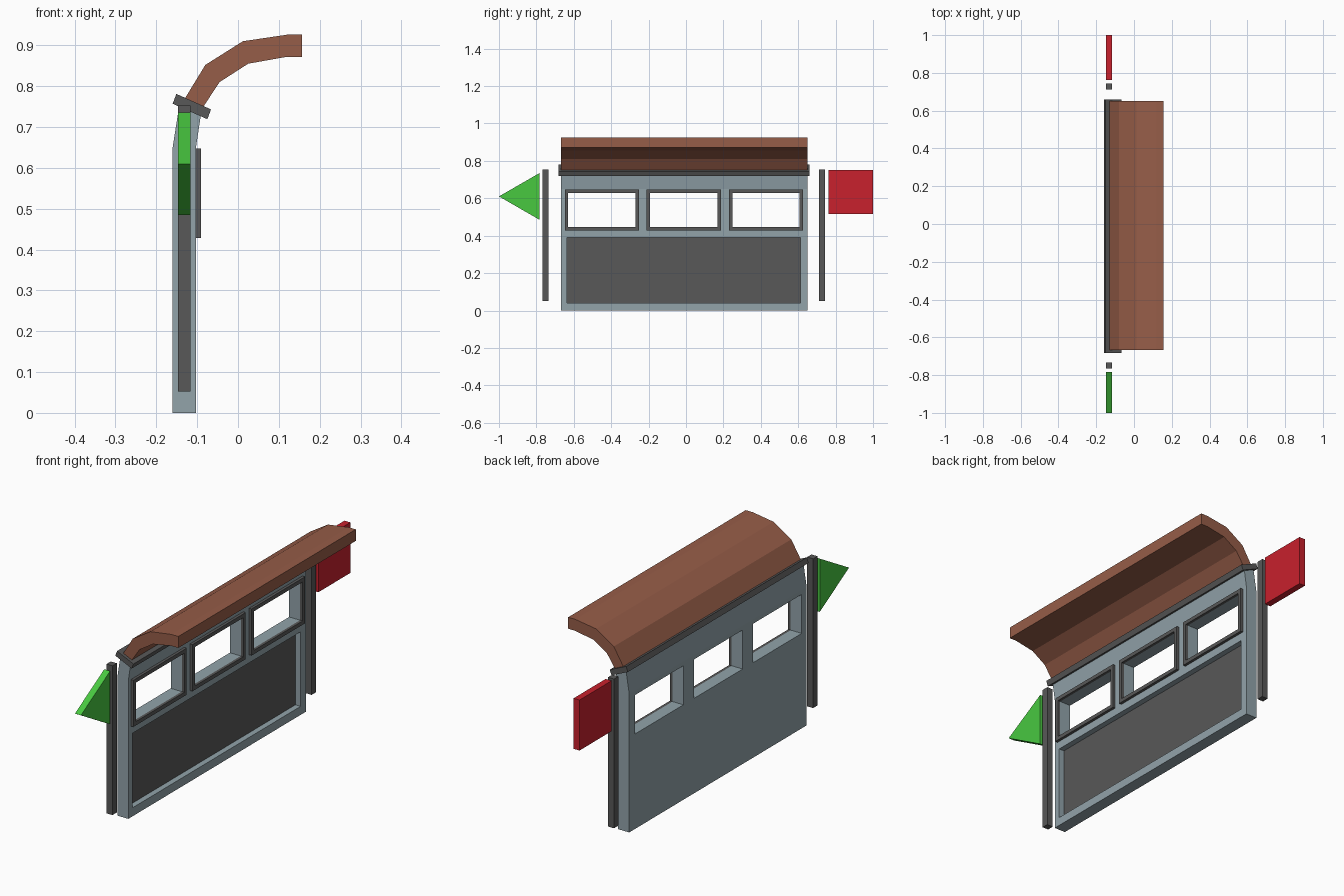
import bpy
import bmesh

if "Cube" in bpy.data.objects:
    bpy.data.objects.remove(bpy.data.objects["Cube"], do_unlink=True)


def material(name, rgb):
    mat = bpy.data.materials.new(name)
    mat.use_nodes = True
    mat.diffuse_color = (*rgb, 1)
    mat.node_tree.nodes["Principled BSDF"].inputs["Base Color"].default_value = (*rgb, 1)
    return mat


wall_grey = material("blue_grey", (0.287, 0.366, 0.402))
dark_grey = material("dark_grey", (0.098, 0.098, 0.098))
brown = material("roof_brown", (0.305, 0.109, 0.065))
red = material("red", (0.578, 0.015, 0.026))
green = material("green", (0.065, 0.578, 0.051))


def extrude(name, points, offset, mat):
    """Closed prism: a 3D outline swept along an offset."""
    bm = bmesh.new()
    face = bm.faces.new([bm.verts.new(p) for p in points])
    result = bmesh.ops.extrude_face_region(bm, geom=[face], use_keep_orig=True)
    top = [g for g in result["geom"] if isinstance(g, bmesh.types.BMVert)]
    bmesh.ops.translate(bm, verts=top, vec=offset)
    bmesh.ops.recalc_face_normals(bm, faces=bm.faces)
    mesh = bpy.data.meshes.new(name)
    bm.to_mesh(mesh)
    bm.free()
    obj = bpy.data.objects.new(name, mesh)
    mesh.materials.append(mat)
    bpy.context.collection.objects.link(obj)
    return obj


def along_y(name, profile, y0, y1, mat):
    return extrude(name, [(x, y0, z) for x, z in profile], (0, y1 - y0, 0), mat)


def box(name, x0, x1, y0, y1, z0, z1, mat):
    return along_y(name, [(x0, z0), (x1, z0), (x1, z1), (x0, z1)], y0, y1, mat)


def cut(target, cutter):
    mod = target.modifiers.new("cut", "BOOLEAN")
    mod.operation = "DIFFERENCE"
    mod.solver = "EXACT"
    mod.object = cutter
    bpy.context.view_layer.objects.active = target
    bpy.ops.object.modifier_apply(modifier=mod.name)
    bpy.data.objects.remove(cutter, do_unlink=True)


Y0, Y1 = -0.667, 0.65
BACK, FACE = -0.16, -0.103

# Wall, leaning inward at the top
wall = along_y("wall", [(BACK, 0), (FACE, 0), (FACE, 0.65), (-0.09, 0.735),
                        (-0.142, 0.765), (BACK, 0.65)], Y0, Y1, wall_grey)

# Lower recess with its dark panel
cut(wall, box("recess_cutter", -0.133, 0, -0.637, 0.612, 0.04, 0.39, wall_grey))
box("lower_panel", -0.135, -0.130, -0.637, 0.612, 0.04, 0.39, dark_grey)

# Three windows with raised frames
RIM = 0.018
for i, y in enumerate((-0.45, -0.012, 0.428)):
    a, b, lo, hi = y - 0.198, y + 0.198, 0.428, 0.647
    hole = (a + RIM, b - RIM, lo + RIM, hi - RIM)
    cut(wall, box("window_cutter", -0.3, 0.1, *hole, wall_grey))
    frame = box(f"window_frame_{i + 1}", FACE, -0.09, a, b, lo, hi, dark_grey)
    cut(frame, box("frame_cutter", -0.3, 0.1, *hole, dark_grey))

# Curved canopy
outer = [(-0.133, 0.765), (-0.08, 0.852), (0.012, 0.91), (0.12, 0.926), (0.157, 0.926)]
inner = [(0.157, 0.872), (0.12, 0.872), (0.025, 0.855), (-0.045, 0.81), (-0.09, 0.742)]
along_y("canopy", outer + inner, Y0, Y1, brown)

# Tilted trim between wall and canopy
along_y("trim", [(-0.151, 0.781), (-0.066, 0.743), (-0.075, 0.719), (-0.16, 0.757)],
        -0.682, 0.66, dark_grey)

# Posts and signs at both ends
PX0, PX1 = -0.147, -0.116
for name, y in (("front_post", -0.75), ("back_post", 0.728)):
    box(name, PX0, PX1, y - 0.016, y + 0.016, 0.052, 0.753, dark_grey)
box("square_sign", PX0, PX1, 0.762, 1.0, 0.515, 0.752, red)
extrude("triangle_sign", [(PX0, -1.0, 0.61), (PX0, -0.783, 0.485), (PX0, -0.783, 0.735)],
        (PX1 - PX0, 0, 0), green)
